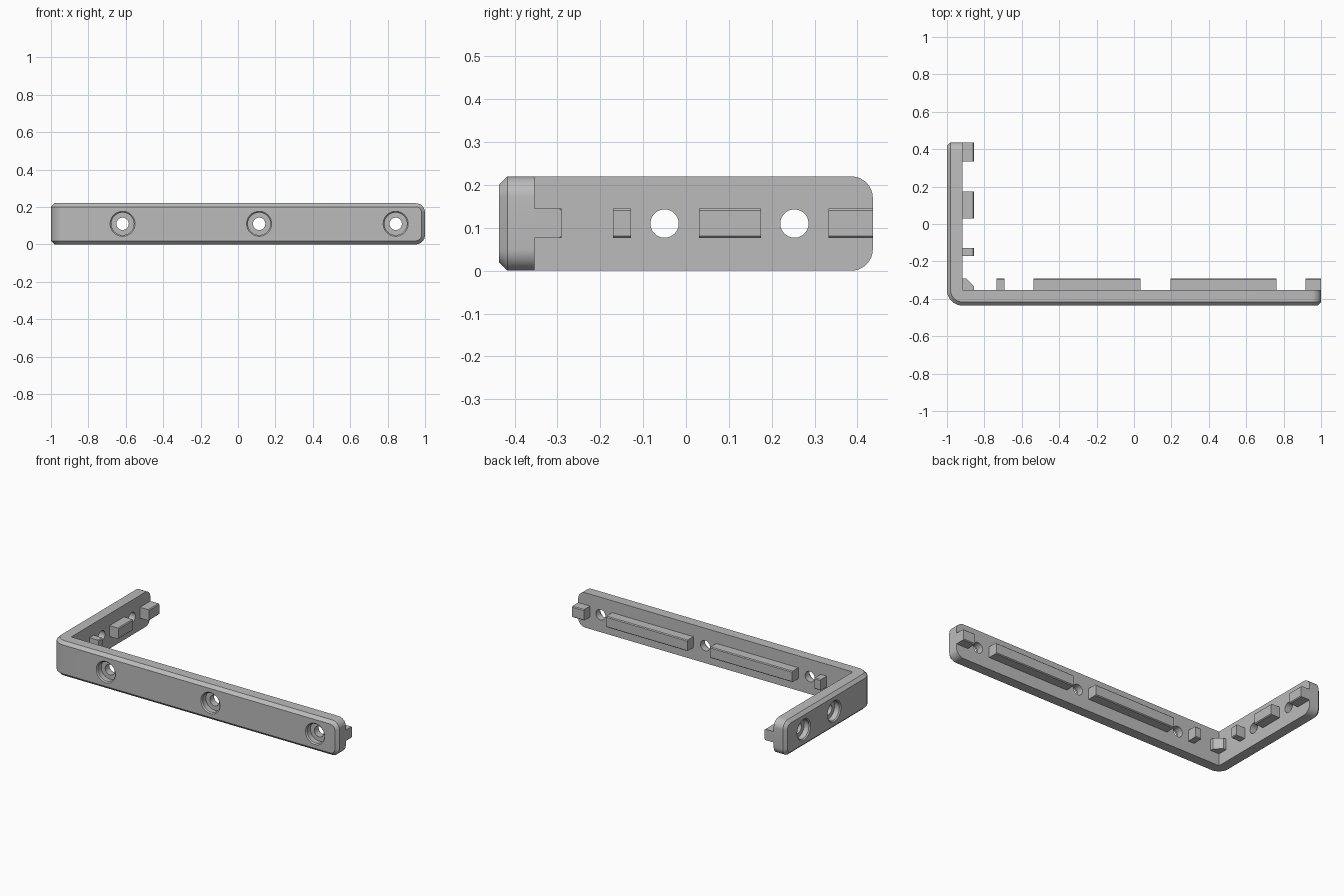
import bpy, bmesh
from math import sin, cos, pi
from mathutils import Vector, Matrix

cube = bpy.data.objects.get("Cube")
if cube:
    bpy.data.objects.remove(cube, do_unlink=True)

# Overall sizes
HX, HY, H = 1.0, 0.436, 0.22      # half length, half depth, height
T, C, R = 0.083, 0.019, 0.05      # wall thickness, outer chamfer, end rounding
MID = H / 2
IX, IY = -HX + T, -HY + T         # inner corner of the L

grey = bpy.data.materials.new("plain grey")
grey.use_nodes = True
GREY = (0.5, 0.5, 0.5, 1)
grey.diffuse_color = GREY
grey.node_tree.nodes["Principled BSDF"].inputs["Base Color"].default_value = GREY


def make_object(name, bm, smooth=False):
    bmesh.ops.remove_doubles(bm, verts=bm.verts, dist=1e-5)
    bmesh.ops.dissolve_degenerate(bm, edges=bm.edges, dist=1e-5)
    bmesh.ops.recalc_face_normals(bm, faces=bm.faces)
    mesh = bpy.data.meshes.new(name)
    bm.to_mesh(mesh)
    bm.free()
    ob = bpy.data.objects.new(name, mesh)
    bpy.context.collection.objects.link(ob)
    mesh.materials.append(grey)
    if smooth:
        shade(ob)
    return ob


def shade(ob):
    bpy.ops.object.select_all(action='DESELECT')
    ob.select_set(True)
    bpy.context.view_layer.objects.active = ob
    bpy.ops.object.shade_smooth_by_angle(angle=0.5)


# Cross-sections along the L: back edge, chamfer edge, outer face edge
def section(back, outward, along, inset_b=0.0, inset_f=C, shift=0.0):
    """Six points, bottom to top, of one slice through the wall."""
    lower = [(back, inset_b),
             (back + outward * (T - C), inset_b),
             (back + outward * T - along * shift, inset_f)]
    pts = [Vector((p.x, p.y, z)) for p, z in lower]
    return pts + [Vector((p.x, p.y, H - p.z)) for p in reversed(pts)]


def rounded_end(tip, outward, along, steps=8):
    """Slices that follow the rounded corners up to the flat end."""
    out = []
    for i in range(steps + 1):
        a = pi / 2 * (1 - i / steps)
        back = tip - along * (R - R * cos(a))
        out.append(section(back, outward, along, R - R * sin(a),
                           R - (R - C) * sin(a), C * cos(a)))
    return out


X, Y = Vector((1, 0)), Vector((0, 1))
rings = rounded_end(Vector((IX, HY)), -X, Y)[::-1]
for i in range(13):
    a = pi + pi / 2 * i / 12
    rings.append(section(Vector((IX, IY)), Vector((cos(a), sin(a))), X))
rings += rounded_end(Vector((HX, IY)), -Y, X)

bm = bmesh.new()
slices = [[bm.verts.new(p) for p in ring] for ring in rings]
for a, b in zip(slices, slices[1:]):
    for i in range(6):
        j = (i + 1) % 6
        bm.faces.new((a[i], a[j], b[j], b[i]))
for s in (slices[0], slices[-1]):
    bm.faces.new((s[0], s[1], s[4], s[5]))
    bm.faces.new((s[1], s[2], s[3], s[4]))
bracket = make_object("corner_bracket", bm)


# Counterbored screw holes
def screw_cutter(name, matrix, n=40):
    """Lathe with its axis on local z, outer wall face at z = 0."""
    profile = [(0.033, -0.2), (0.033, -0.04), (0.06, -0.04),
               (0.06, -0.007), (0.067, 0), (0.067, 0.05)]
    bm = bmesh.new()
    loops = [[bm.verts.new((r * cos(2 * pi * k / n), r * sin(2 * pi * k / n), z))
              for k in range(n)] for r, z in profile]
    for a, b in zip(loops, loops[1:]):
        for k in range(n):
            m = (k + 1) % n
            bm.faces.new((a[k], a[m], b[m], b[k]))
    bm.faces.new(loops[0])
    bm.faces.new(loops[-1])
    bm.transform(matrix)
    cutter = make_object(name, bm)
    cutter.hide_render = True
    return cutter


cutters = [screw_cutter("front_hole_cutter", Matrix.Translation((x, -HY, MID))
                        @ Matrix.Rotation(pi / 2, 4, 'X')) for x in (-0.617, 0.113, 0.843)]
cutters += [screw_cutter("side_hole_cutter", Matrix.Translation((-HX, y, MID))
                         @ Matrix.Rotation(-pi / 2, 4, 'Y')) for y in (-0.05, 0.253)]
for cutter in cutters:
    mod = bracket.modifiers.new("hole", 'BOOLEAN')
    mod.operation, mod.solver, mod.object = 'DIFFERENCE', 'EXACT', cutter
bpy.context.view_layer.update()
cut_mesh = bpy.data.meshes.new_from_object(
    bracket.evaluated_get(bpy.context.evaluated_depsgraph_get()))
bracket.modifiers.clear()
bracket.data = cut_mesh
for cutter in cutters:
    bpy.data.objects.remove(cutter, do_unlink=True)
shade(bracket)


# Prism helper for the lugs on the inner faces
def prism(name, points, offset):
    bm = bmesh.new()
    face = bm.faces.new([bm.verts.new(p) for p in points])
    new = bmesh.ops.extrude_face_region(bm, geom=[face])["geom"]
    bmesh.ops.translate(bm, vec=offset,
                        verts=[v for v in new if isinstance(v, bmesh.types.BMVert)])
    return make_object(name, bm)


Z0, Z1, D, E = 0.076, 0.145, 0.062, 0.005
lug = [(0, Z0), (D - E, Z0), (D, Z0 + E), (D, Z1 - E), (D - E, Z1), (0, Z1)]

for a, b in ((-0.735, -0.693), (-0.537, 0.035), (0.195, 0.762), (0.917, HX)):
    prism("front_wall_lug", [(a, IY + d, z) for d, z in lug], (b - a, 0, 0))
for a, b in ((-0.17, -0.128), (0.03, 0.175), (0.333, HY)):
    prism("side_wall_lug", [(IX + d, a, z) for d, z in lug], (0, b - a, 0))

# Corner lug with its free corner cut off
K = 0.042
plan = [(0, 0), (D, 0), (D, D - K), (D - K, D), (0, D)]
prism("corner_lug", [(IX + x, IY + y, Z0) for x, y in plan], (0, 0, Z1 - Z0))
